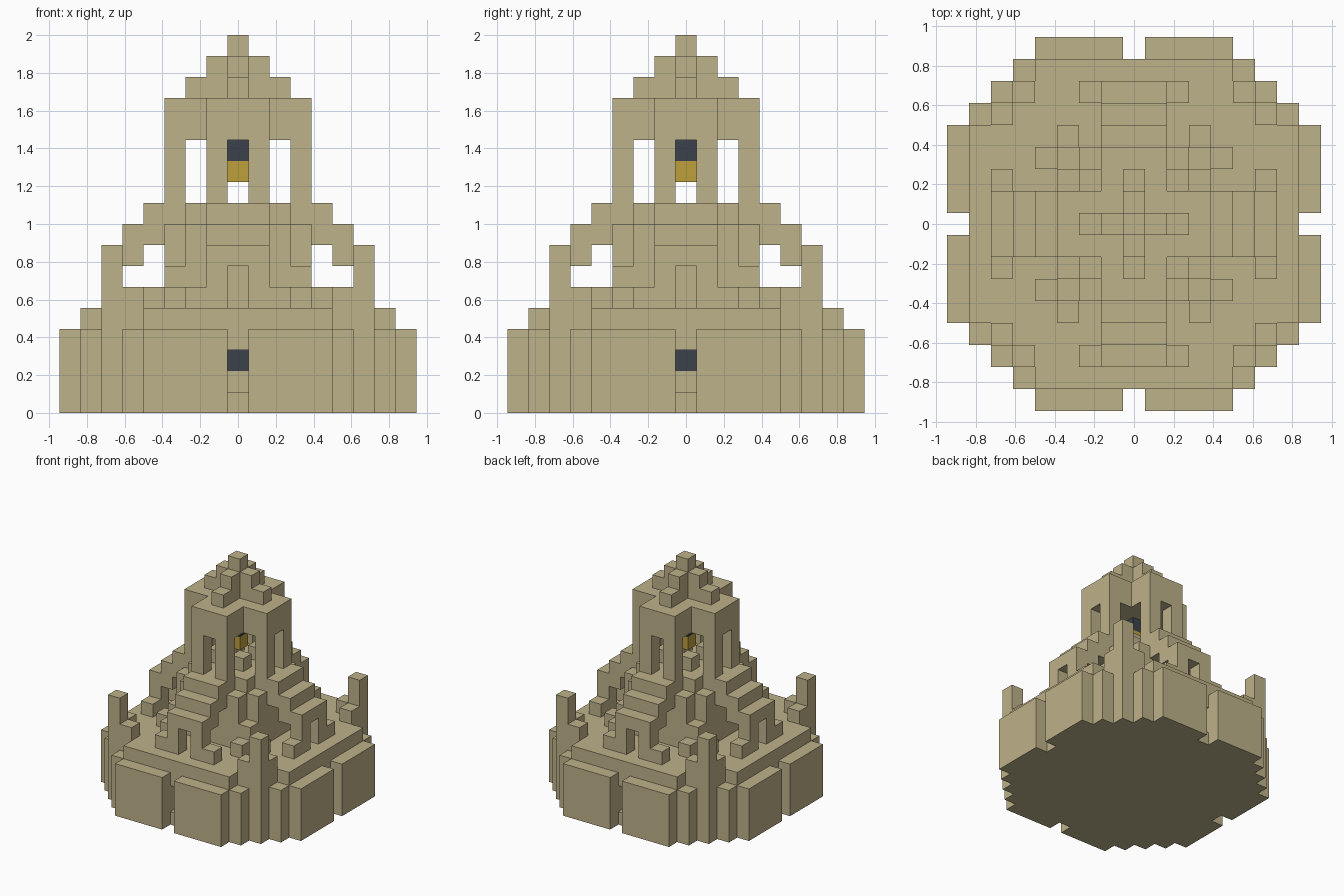
import bpy
import bmesh
from mathutils import Vector

if "Cube" in bpy.data.objects:
    bpy.data.objects.remove(bpy.data.objects["Cube"])

UNIT = 1 / 9  # edge of one block


def material(name, colour):
    mat = bpy.data.materials.new(name)
    mat.use_nodes = True
    mat.diffuse_color = (*colour, 1)
    mat.node_tree.nodes["Principled BSDF"].inputs["Base Color"].default_value = (*colour, 1)
    return mat


SAND = material("sandstone", (0.515, 0.445, 0.255))
DARK = material("dark slate", (0.045, 0.054, 0.072))
GOLD = material("gold", (0.515, 0.352, 0.045))


def cells(xs, ys, zs):
    """Blocks in inclusive ranges, repeated over all eight mirror positions."""
    found = set()
    for x in range(xs[0], xs[1] + 1):
        for y in range(ys[0], ys[1] + 1):
            for z in range(zs[0], zs[1]):
                for a, b in ((x, y), (y, x)):
                    found |= {(s * a, t * b, z) for s in (-1, 1) for t in (-1, 1)}
    return found


def build(name, blocks, mat):
    """Skin a set of blocks with only its outer faces."""
    bm = bmesh.new()
    for block in blocks:
        centre = Vector(block) + Vector((0, 0, 0.5))
        for axis in range(3):
            for sign in (-1, 1):
                n = Vector((0, 0, 0))
                n[axis] = sign
                if tuple(int(c) for c in Vector(block) + n) in blocks:
                    continue
                u = Vector((n.y, n.z, n.x)) / 2
                v = n.cross(u)
                mid = centre + n / 2
                ring = (mid - u - v, mid + u - v, mid + u + v, mid - u + v)
                bm.faces.new([bm.verts.new(p * UNIT) for p in ring])
    bmesh.ops.remove_doubles(bm, verts=bm.verts, dist=0.001)
    bmesh.ops.dissolve_limit(bm, angle_limit=0.01, verts=bm.verts, edges=bm.edges)
    mesh = bpy.data.meshes.new(name)
    bm.to_mesh(mesh)
    bm.free()
    mesh.materials.append(mat)
    obj = bpy.data.objects.new(name, mesh)
    bpy.context.collection.objects.link(obj)
    return obj


# Rounded terrace with a lower outer wall, notched and recessed at each door
terrace = {c for c in cells((0, 7), (0, 7), (0, 5)) if abs(c[0]) + abs(c[1]) <= 12}
terrace -= cells((5, 5), (7, 7), (4, 5))
terrace |= cells((1, 4), (8, 8), (0, 4))
terrace -= cells((0, 0), (7, 7), (1, 3))
doors = cells((0, 0), (6, 6), (2, 3))
build("terrace", terrace - doors, SAND)
build("doors", doors, DARK)

# Corner pinnacles with low side stubs
build("corner_pinnacles", cells((6, 6), (6, 6), (5, 8)) | cells((5, 5), (6, 6), (5, 6)), SAND)

# Stepped flying buttresses, open underneath, with a gateway in each leg
buttress = cells((0, 1), (6, 6), (5, 8))
buttress |= cells((0, 1), (5, 5), (7, 9))
buttress |= cells((0, 1), (4, 4), (8, 10))
buttress -= cells((0, 0), (6, 6), (5, 7))
build("flying_buttresses", buttress, SAND)
build("buttress_stubs", cells((2, 2), (6, 6), (5, 6)), SAND)

# Cross-shaped core below the tower, with clustered piers in its corners
build("tower_core", cells((0, 1), (0, 3), (5, 10)) | cells((2, 2), (2, 2), (5, 10)), SAND)
piers = cells((2, 2), (3, 3), (5, 9))
piers |= cells((3, 3), (3, 3), (5, 7))
piers |= cells((3, 3), (4, 4), (5, 6))
build("corner_piers", piers, SAND)

# Open belfry: slim pillars, inner plinths and a cross-shaped roof
build("belfry_pillars", cells((1, 1), (3, 3), (10, 13)), SAND)
build("belfry_plinths", cells((1, 1), (1, 1), (10, 11)), SAND)
build("belfry_roof", cells((0, 1), (0, 3), (13, 15)), SAND)

# Stepped finial
finial = set()
for reach, top in enumerate((18, 17, 16)):
    finial |= cells((0, 0), (reach, reach), (15, top))
build("finial", finial, SAND)

# Hanging bell
build("bell_mount", cells((0, 0), (0, 0), (12, 13)), DARK)
build("bell", cells((0, 0), (0, 0), (11, 12)), GOLD)
